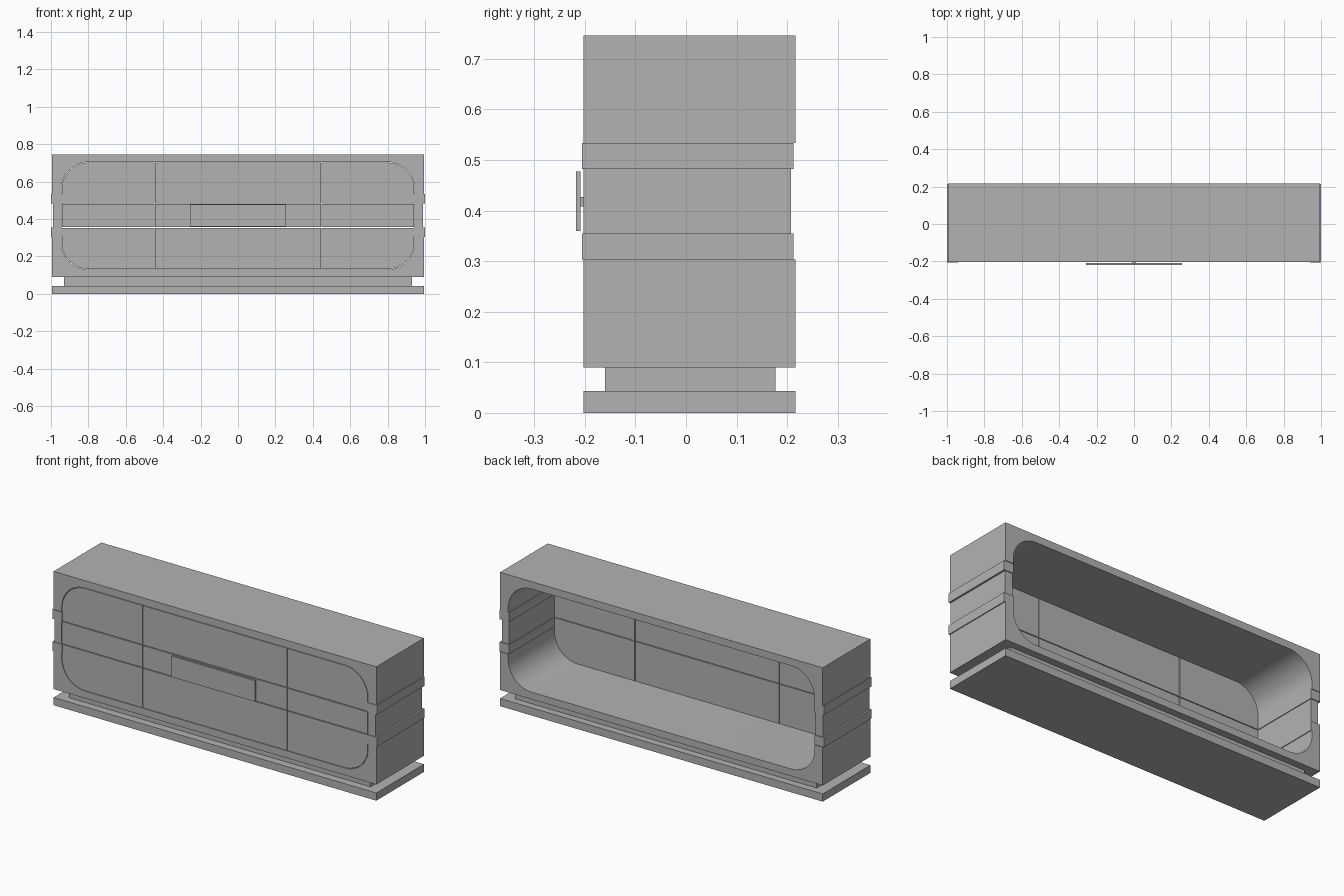
import bpy, bmesh, math
from mathutils import Vector

cube = bpy.data.objects.get("Cube")
if cube:
    bpy.data.objects.remove(cube)

grey = bpy.data.materials.new("plain grey")
grey.use_nodes = True
colour = (0.45, 0.45, 0.45, 1)
grey.diffuse_color = colour
grey.node_tree.nodes["Principled BSDF"].inputs["Base Color"].default_value = colour

FRONT, BACK = -0.203, 0.217
HALF = 0.995                                # half width of the body
HOLE_X, HOLE_LOW, HOLE_HIGH = 0.945, 0.13, 0.705
RADIUS = 0.145


def finish(name, bm):
    bmesh.ops.recalc_face_normals(bm, faces=bm.faces)
    mesh = bpy.data.meshes.new(name)
    bm.to_mesh(mesh)
    bm.free()
    mesh.materials.append(grey)
    ob = bpy.data.objects.new(name, mesh)
    bpy.context.collection.objects.link(ob)
    return ob


def smooth(ob):
    bpy.ops.object.select_all(action='DESELECT')
    ob.select_set(True)
    bpy.context.view_layer.objects.active = ob
    bpy.ops.object.shade_smooth_by_angle(angle=math.radians(30))


def box(name, x, y, z):
    bm = bmesh.new()
    bmesh.ops.create_cube(bm, size=1)
    for v in bm.verts:
        v.co = [(a + b) / 2 + c * (b - a) for (a, b), c in zip((x, y, z), v.co)]
    return finish(name, bm)


def arc(cx, cz, r, start, steps=12):
    angles = [math.radians(start + 90 * i / steps) for i in range(steps + 1)]
    return [(cx + r * math.cos(a), cz + r * math.sin(a)) for a in angles]


def extrude(bm, y0, y1):
    made = bmesh.ops.extrude_face_region(bm, geom=bm.faces[:])
    verts = [v for v in made["geom"] if isinstance(v, bmesh.types.BMVert)]
    bmesh.ops.translate(bm, verts=verts, vec=(0, y1 - y0, 0))


def prism(name, points, y0, y1, cuts=()):
    """Extrude an x-z outline along y, after trimming it by planes."""
    bm = bmesh.new()
    bm.faces.new([bm.verts.new((x, y0, z)) for x, z in points])
    for co, normal in cuts:
        bmesh.ops.bisect_plane(bm, geom=bm.verts[:] + bm.edges[:] + bm.faces[:],
                               plane_co=co, plane_no=normal, clear_outer=True)
    extrude(bm, y0, y1)
    ob = finish(name, bm)
    smooth(ob)
    return ob


# Base plate and recessed plinth
box("base_plate", (-HALF, HALF), (FRONT, BACK), (0, 0.043))
box("plinth", (-0.93, 0.93), (-0.16, 0.177), (0.043, 0.09))

# Lower and upper shells: U-shaped profiles around the open cavity
cx = HOLE_X - RADIUS
lower = ([(-HALF, 0.303), (-HALF, 0.09), (HALF, 0.09), (HALF, 0.303), (HOLE_X, 0.303)]
         + arc(cx, HOLE_LOW + RADIUS, RADIUS, 270)[::-1]
         + arc(-cx, HOLE_LOW + RADIUS, RADIUS, 180)[::-1] + [(-HOLE_X, 0.303)])
upper = ([(-HALF, 0.534), (-HALF, 0.746), (HALF, 0.746), (HALF, 0.534), (HOLE_X, 0.534)]
         + arc(cx, HOLE_HIGH - RADIUS, RADIUS, 0)
         + arc(-cx, HOLE_HIGH - RADIUS, RADIUS, 90) + [(-HOLE_X, 0.534)])
prism("lower_shell", lower, FRONT, BACK)
prism("upper_shell", upper, FRONT, BACK)

# Side walls between the shells, with two raised bands on each side
for side, s in (("left", 1), ("right", -1)):
    def span(a, b):
        return tuple(sorted((s * a, s * b)))
    box(side + "_middle_wall", span(HOLE_X, 0.99), (FRONT, 0.208), (0.355, 0.482))
    for level, z in (("lower", (0.303, 0.355)), ("upper", (0.482, 0.534))):
        box(f"{side}_{level}_band", span(HOLE_X - 0.004, 1), (-0.206, 0.213), z)

# Front panels: a rounded outline split into a grid with narrow gaps
px, low, high, r = HOLE_X - 0.003, HOLE_LOW + 0.003, HOLE_HIGH - 0.003, RADIUS - 0.003
outline = (arc(px - r, high - r, r, 0) + arc(r - px, high - r, r, 90)
           + arc(r - px, low + r, r, 180) + arc(px - r, low + r, r, 270))
gap = 0.002
columns = (("right", -1, -0.445), ("centre", -0.445, 0.445), ("left", 0.445, 1))
rows = (("lower", 0, 0.355), ("middle", 0.355, 0.482), ("upper", 0.482, 1))
for col, x0, x1 in columns:
    for row, z0, z1 in rows:
        cuts = [(Vector((x0 + gap, 0, 0)), (-1, 0, 0)), (Vector((x1 - gap, 0, 0)), (1, 0, 0)),
                (Vector((0, 0, z0 + gap)), (0, 0, -1)), (Vector((0, 0, z1 - gap)), (0, 0, 1))]
        prism(f"{row}_{col}_panel", outline, FRONT, FRONT + 0.016, cuts)

# Handle plate on a short stem
box("handle_stem", (-0.01, 0.01), (-0.211, -0.2), (0.408, 0.427))
box("handle_plate", (-0.257, 0.257), (-0.218, -0.209), (0.36, 0.477))
